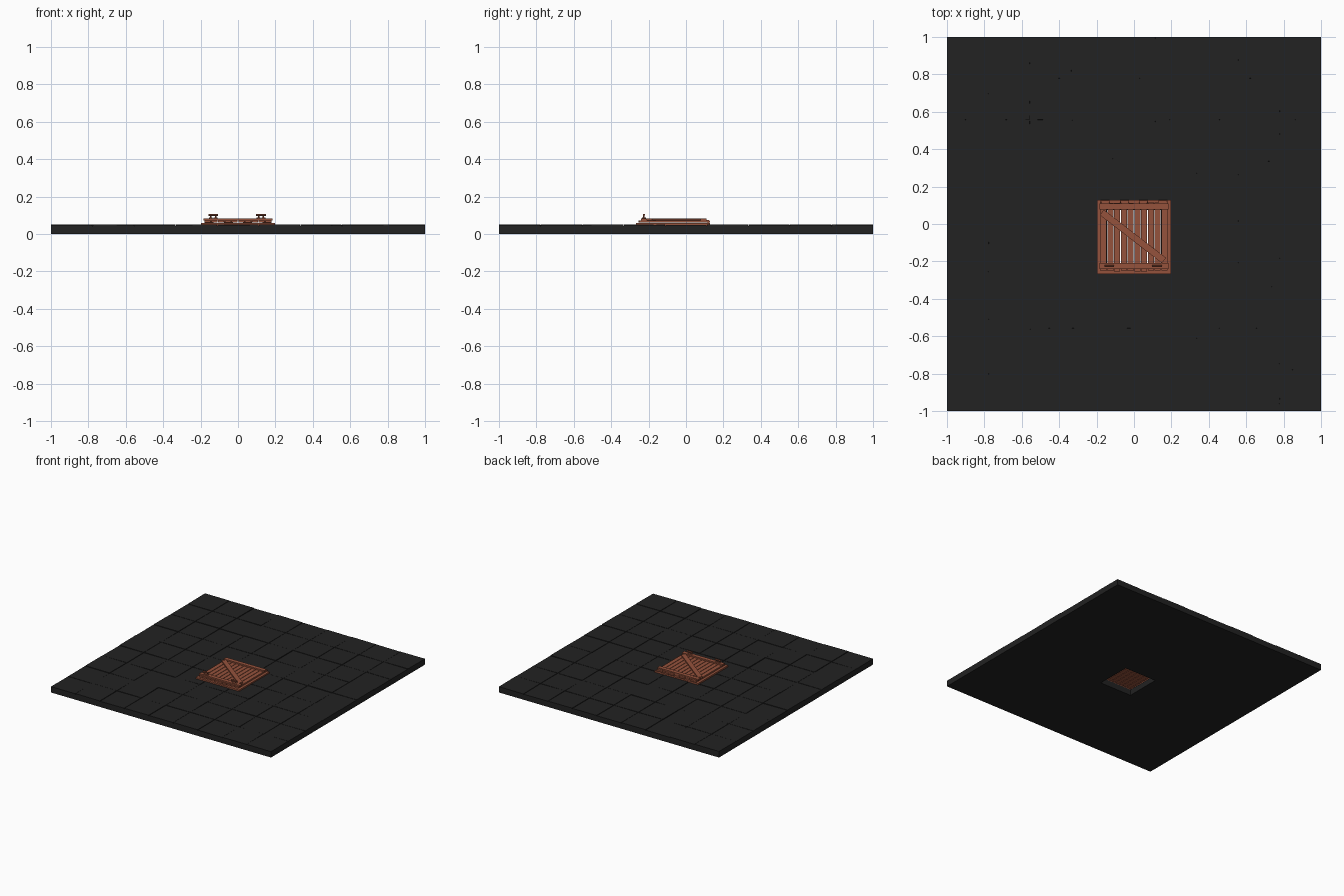
import bpy, bmesh, math, random
from mathutils import Matrix, Vector

if "Cube" in bpy.data.objects:
    bpy.data.objects.remove(bpy.data.objects["Cube"])

random.seed(4)


def material(name, rgb):
    m = bpy.data.materials.new(name)
    m.diffuse_color = (*rgb, 1)
    m.use_nodes = True
    m.node_tree.nodes["Principled BSDF"].inputs["Base Color"].default_value = m.diffuse_color
    return m


STONE = material("dark stone", (0.016, 0.016, 0.016))
WOOD = material("red brown wood", (0.30, 0.085, 0.045))


def add_box(bm, lo, hi, rot=None):
    """Axis aligned box from corner to corner, optionally turned about its centre."""
    lo, hi = Vector(lo), Vector(hi)
    size = hi - lo
    mat = Matrix.Translation((lo + hi) / 2)
    if rot:
        mat = mat @ rot
    bmesh.ops.create_cube(bm, size=1, matrix=mat @ Matrix.Diagonal((*size, 1)))


def add_rod(bm, a, b, r, sides=8):
    a, b = Vector(a), Vector(b)
    d = b - a
    mat = Matrix.Translation((a + b) / 2) @ d.to_track_quat('Z', 'Y').to_matrix().to_4x4()
    bmesh.ops.create_cone(bm, cap_ends=True, segments=sides, radius1=r, radius2=r,
                          depth=d.length, matrix=mat)


def make(name, bm, mat):
    mesh = bpy.data.meshes.new(name)
    bm.to_mesh(mesh)
    bm.free()
    mesh.materials.append(mat)
    ob = bpy.data.objects.new(name, mesh)
    bpy.context.collection.objects.link(ob)
    return ob


CY = -0.07           # hatch centre in y
H = 0.145            # half width of the shaft opening
FLOOR = 0.043

# Floor slab around the square opening
bm = bmesh.new()
add_box(bm, (-1, -1, 0), (1, CY - H, FLOOR))
add_box(bm, (-1, CY + H, 0), (1, 1, FLOOR))
add_box(bm, (-1, CY - H, 0), (-H, CY + H, FLOOR))
add_box(bm, (H, CY - H, 0), (1, CY + H, FLOOR))
make("floor_slab", bm, STONE)

# Uneven paving stones, nine by nine, slightly tilted
bm = bmesh.new()
n, step = 9, 2 / 9
for i in range(n):
    for j in range(n):
        x, y = -1 + i * step, -1 + j * step
        top = random.uniform(0.047, 0.050)
        g = 0.0017
        rot = (Matrix.Rotation(random.uniform(-.008, .008), 4, 'X')
               @ Matrix.Rotation(random.uniform(-.008, .008), 4, 'Y')
               @ Matrix.Rotation(random.uniform(-.009, .009), 4, 'Z'))
        add_box(bm, (x + g, y + g, 0.03), (x + step - g, y + step - g, top), rot)
for v in bm.verts:   # keep the outer rim straight
    for k in (0, 1):
        if abs(v.co[k]) > 0.99:
            v.co[k] = math.copysign(1, v.co[k])
stones = make("paving_stones", bm, STONE)

# Opening cut through the paving
bm = bmesh.new()
add_box(bm, (-H, CY - H, -0.1), (H, CY + H, 0.2))
cutter = make("opening_cutter", bm, STONE)
cutter.hide_render = True
mod = stones.modifiers.new("opening", 'BOOLEAN')
mod.operation, mod.object, mod.solver = 'DIFFERENCE', cutter, 'EXACT'
bpy.context.view_layer.objects.active = stones
bpy.ops.object.modifier_apply(modifier=mod.name)
bpy.data.objects.remove(cutter)

# Hatch frame lying on the floor
bm = bmesh.new()
O, I = 0.197, 0.152
for s in (-1, 1):
    x0, x1 = sorted((s * I, s * O))
    add_box(bm, (x0, CY - O, 0.042), (x1, CY + O, 0.06))
    add_box(bm, (-I, CY + x0, 0.042), (I, CY + x1, 0.06))
make("hatch_frame", bm, WOOD)

# Lid planks with narrow gaps
bm = bmesh.new()
count, w = 10, 0.036
for i in range(count):
    x = -0.18 + i * w
    e = random.uniform(-0.003, 0.003)
    add_box(bm, (x + 0.002, CY - 0.182 + e, 0.061), (x + w - 0.002, CY + 0.182 + e, 0.073))
make("lid_planks", bm, WOOD)

# Cross battens
bm = bmesh.new()
for y in (-0.225, 0.093):
    add_box(bm, (-0.184, y - 0.016, 0.072), (0.184, y + 0.016, 0.084))
make("lid_battens", bm, WOOD)

# Diagonal brace
a, b = Vector((-0.172, 0.062, 0)), Vector((0.16, -0.195, 0))
d = b - a
c = (a + b) / 2
bm = bmesh.new()
add_box(bm, (c.x - d.length / 2, c.y - 0.018, 0.072), (c.x + d.length / 2, c.y + 0.018, 0.083),
        Matrix.Rotation(math.atan2(d.y, d.x), 4, 'Z'))
make("diagonal_brace", bm, WOOD)

# Two pull handles: base plates, posts and a grip bar
bm = bmesh.new()
for hx in (-0.133, 0.123):
    for s in (-1, 1):
        px = hx + s * 0.013
        add_rod(bm, (px, -0.225, 0.083), (px, -0.225, 0.087), 0.01)
        add_rod(bm, (px, -0.225, 0.084), (px, -0.225, 0.103), 0.004)
    add_rod(bm, (hx - 0.026, -0.225, 0.102), (hx + 0.026, -0.225, 0.102), 0.006)
make("pull_handles", bm, WOOD)

# Hinge barrels and leaves along the back edge
bm = bmesh.new()
for hx in (-0.155, -0.05, 0.05, 0.155):
    add_rod(bm, (hx - 0.024, 0.12, 0.066), (hx + 0.024, 0.12, 0.066), 0.008)
    add_box(bm, (hx - 0.02, 0.108, 0.07), (hx + 0.02, 0.122, 0.075))
make("hinges", bm, WOOD)
